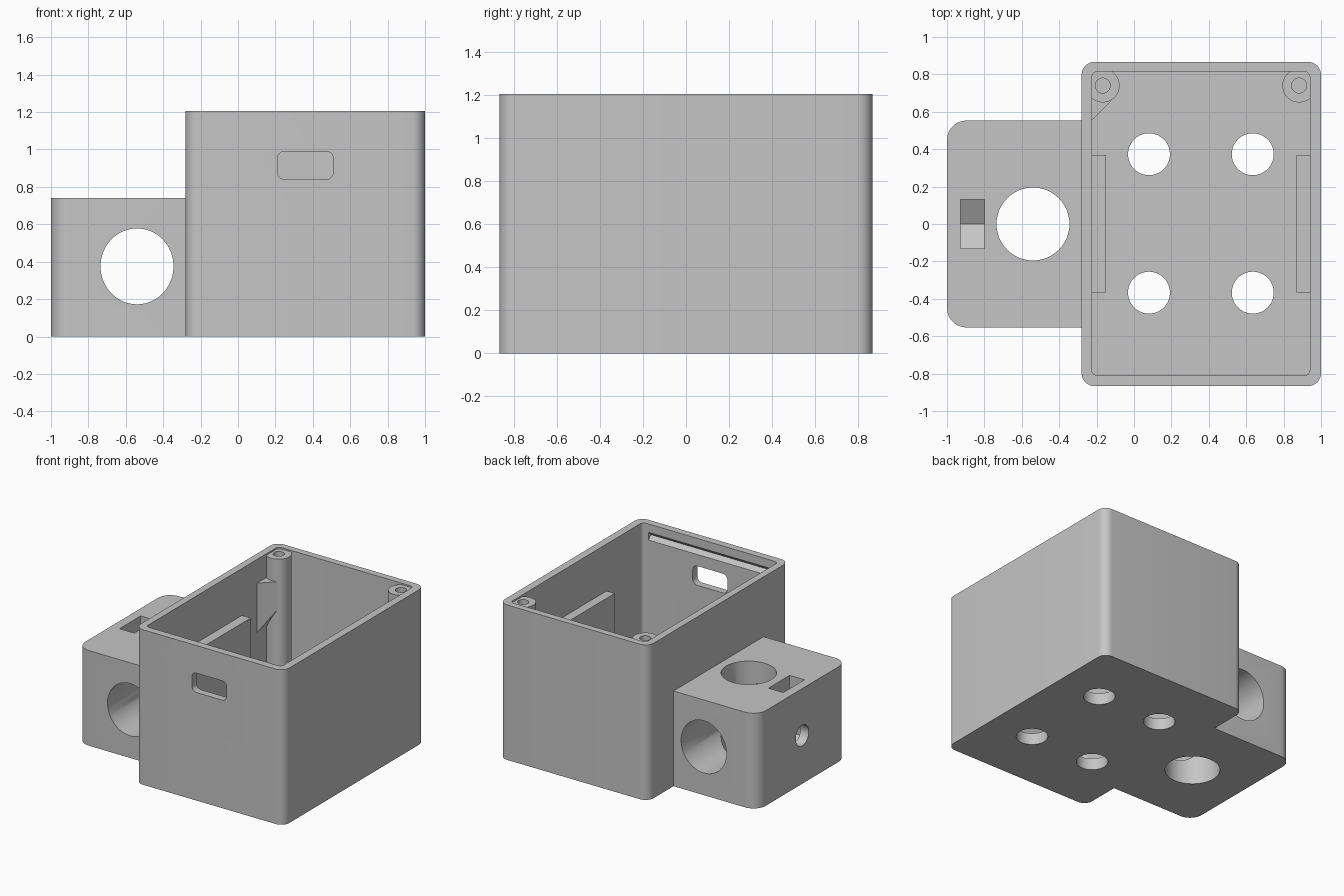
import bpy
import bmesh
from math import cos, sin, pi, radians
from mathutils import Vector

old = bpy.data.objects.get("Cube")
if old:
    bpy.data.objects.remove(old, do_unlink=True)

grey = bpy.data.materials.new("plain_grey")
grey.use_nodes = True
GREY = (0.56, 0.56, 0.56, 1)
grey.diffuse_color = GREY
grey.node_tree.nodes["Principled BSDF"].inputs["Base Color"].default_value = GREY


def ellipse(cx, cy, rx, ry=None, n=64):
    ry = ry or rx
    return [(cx + rx * cos(2 * pi * i / n), cy + ry * sin(2 * pi * i / n)) for i in range(n)]


def rounded(x0, x1, y0, y1, radii, n=10):
    """Rounded rectangle; radii run counter-clockwise from the top right corner."""
    pts = []
    corners = [(x1, y1, -1, -1), (x0, y1, 1, -1), (x0, y0, 1, 1), (x1, y0, -1, 1)]
    for k, ((x, y, sx, sy), r) in enumerate(zip(corners, radii)):
        if r == 0:
            pts.append((x, y))
            continue
        for i in range(n + 1):
            a = pi / 2 * (k + i / n)
            pts.append((x + sx * r + r * cos(a), y + sy * r + r * sin(a)))
    return pts


def place(a, b, h, axis):
    return {"X": (h, a, b), "Y": (a, h, b), "Z": (a, b, h)}[axis]


def finish(name, bm):
    bmesh.ops.recalc_face_normals(bm, faces=bm.faces)
    mesh = bpy.data.meshes.new(name)
    bm.to_mesh(mesh)
    bm.free()
    mesh.materials.append(grey)
    obj = bpy.data.objects.new(name, mesh)
    bpy.context.collection.objects.link(obj)
    return obj


def prism(name, outline, lo, hi, axis="Z"):
    bm = bmesh.new()
    face = bm.faces.new([bm.verts.new(place(a, b, lo, axis)) for a, b in outline])
    moved = bmesh.ops.extrude_face_region(bm, geom=[face])["geom"]
    bmesh.ops.translate(bm, vec=Vector(place(0, 0, hi - lo, axis)),
                        verts=[v for v in moved if isinstance(v, bmesh.types.BMVert)])
    # the starting face stays as the cap
    return finish(name, bm)


def select_only(obj):
    bpy.ops.object.select_all(action="DESELECT")
    obj.select_set(True)
    bpy.context.view_layer.objects.active = obj


def cut(obj, cutters):
    select_only(obj)
    for c in cutters:
        mod = obj.modifiers.new("cut", "BOOLEAN")
        mod.operation = "DIFFERENCE"
        mod.solver = "EXACT"
        mod.object = c
        bpy.ops.object.modifier_apply(modifier=mod.name)
        bpy.data.objects.remove(c, do_unlink=True)


def smooth(obj):
    select_only(obj)
    bpy.ops.object.shade_smooth_by_angle(angle=radians(30))


FLOOR, TOP = 0.09, 1.205
LEFT, RIGHT, FRONT, BACK = -0.225, 0.94, -0.81, 0.815   # inner walls

# Open case with floor holes, a port in the front and a lid groove
case = prism("case", rounded(-0.28, 1, -0.867, 0.867, [0.07] * 4), 0, TOP)
cutters = [prism("cavity", rounded(LEFT, RIGHT, FRONT, BACK, [0.03] * 4), FLOOR, TOP + 0.2)]
for x in (0.08, 0.635):
    for y in (-0.367, 0.373):
        cutters.append(prism("floor_hole", ellipse(x, y, 0.112), -0.1, FLOOR + 0.1))
cutters.append(prism("port", rounded(0.21, 0.51, 0.84, 0.99, [0.04] * 4), -1, -0.7, "Y"))
cutters.append(prism("lid_groove", [(-0.78, 1.08), (-0.81, 1.08), (-0.84, 1.11),
                                    (-0.81, 1.14), (-0.78, 1.14)], -0.17, 0.89, "X"))
cut(case, cutters)
smooth(case)

# Side block with two crossing bores, a captive nut pocket and its bolt hole
block = prism("clamp_block", rounded(-1, -0.28, -0.553, 0.553, [0, 0.105, 0.105, 0]), 0, 0.74)
half, mid = 0.13, 0.375
drop = half / cos(pi / 6)
nut_outline = [(-half, 0.9), (-half, mid - drop / 2), (0, mid - drop),
               (half, mid - drop / 2), (half, 0.9)]
cut(block, [
    prism("upright_bore", ellipse(-0.54, 0, 0.195), -0.1, 0.9),
    prism("cross_bore", ellipse(-0.54, mid, 0.195, 0.203), -0.7, 0.7, "Y"),
    prism("nut_pocket", nut_outline, -0.928, -0.8, "X"),
    prism("bolt_hole", ellipse(0, mid, 0.08, n=32), -1.1, -0.6, "X"),
])
smooth(block)

# Screw posts in the back corners
for name, x in (("right_screw_post", -0.167), ("left_screw_post", 0.883)):
    post = prism(name, ellipse(x, 0.74, 0.09, n=48), FLOOR - 0.02, 1.193)
    cut(post, [prism("screw_hole", ellipse(x, 0.74, 0.04, n=32), 0.8, 1.4)])
    smooth(post)

# Upright support ribs on the side walls
for name, x0, x1 in (("right_rib", LEFT - 0.02, -0.15), ("left_rib", 0.87, RIGHT + 0.02)):
    prism(name, rounded(x0, x1, -0.367, 0.37, [0] * 4), FLOOR - 0.02, 0.84)

# Wedge gusset between the side wall and the right post
bm = bmesh.new()
for x, y, low in ((LEFT - 0.01, 0.545, 0.62), (-0.12, 0.66, 0.805), (LEFT - 0.01, 0.7, 0.62)):
    for z in (low, 1.02):
        bm.verts.new((x, y, z))
bmesh.ops.convex_hull(bm, input=bm.verts)
finish("post_gusset", bm)
